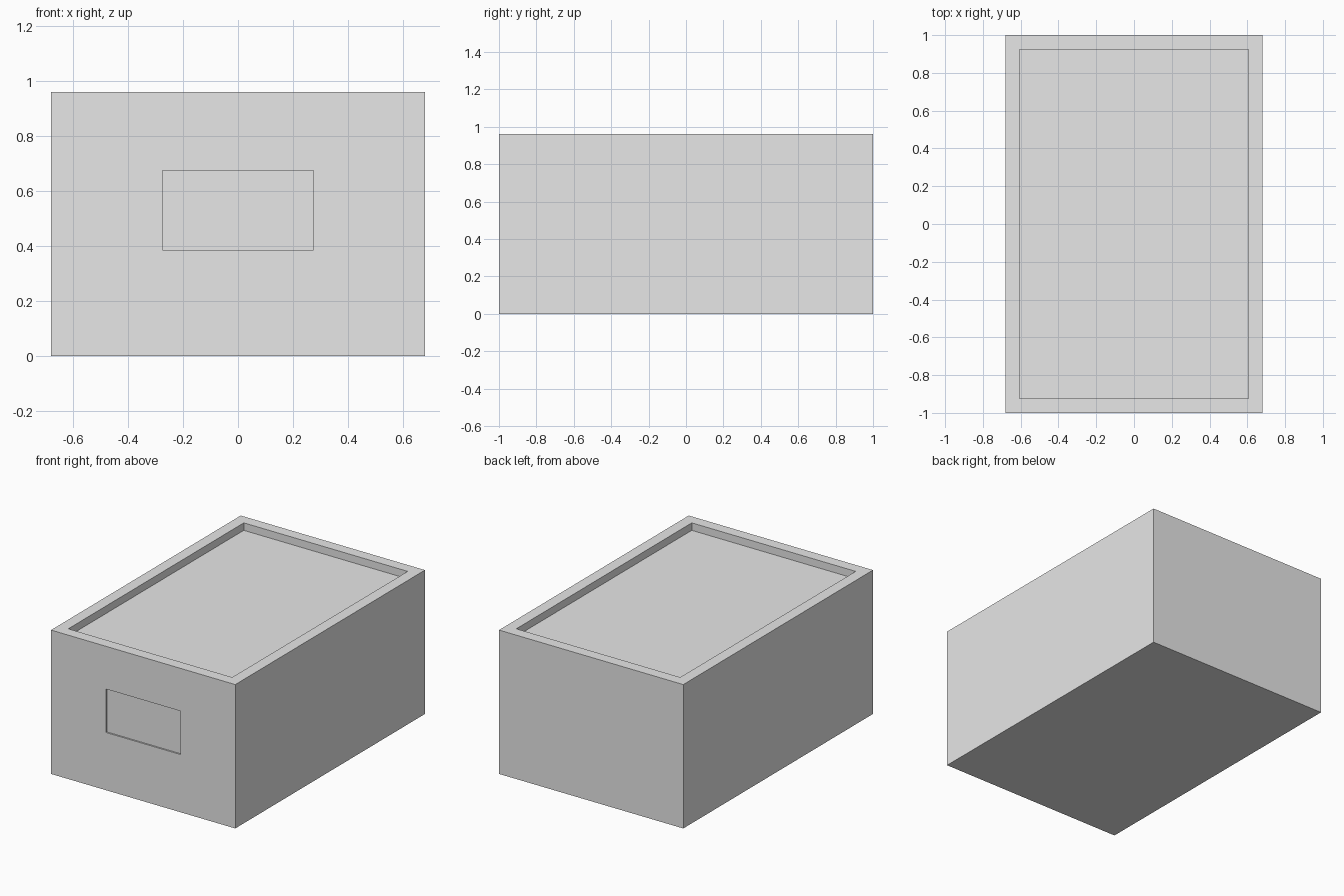
import bpy
import bmesh
from mathutils import Vector

if "Cube" in bpy.data.objects:
    bpy.data.objects.remove(bpy.data.objects["Cube"])

WIDTH, LENGTH, HEIGHT = 1.36, 2.0, 0.96


def make_material(name, colour):
    mat = bpy.data.materials.new(name)
    mat.use_nodes = True
    mat.diffuse_color = colour
    mat.node_tree.nodes["Principled BSDF"].inputs["Base Color"].default_value = colour
    return mat


def recess(bm, direction, centre, size, depth):
    """Sink a rectangular panel into the face that looks along direction."""
    bm.normal_update()
    face = max(bm.faces, key=lambda f: f.normal.dot(direction) * f.calc_area())
    bmesh.ops.inset_individual(bm, faces=[face], thickness=0.05)
    middle = face.calc_center_median()
    # Stretch the inset outline to the wanted rectangle
    for v in face.verts:
        for axis in range(3):
            if abs(direction[axis]) < 0.5:
                side = 1 if v.co[axis] > middle[axis] else -1
                v.co[axis] = centre[axis] + side * size[axis] / 2
    # Push the floor in, leaving straight walls
    walls = bmesh.ops.extrude_discrete_faces(bm, faces=[face])
    for v in walls["faces"][0].verts:
        v.co -= direction * depth


# Solid box body
bm = bmesh.new()
bmesh.ops.create_cube(bm, size=1)
bmesh.ops.scale(bm, vec=(WIDTH, LENGTH, HEIGHT), verts=bm.verts)
bmesh.ops.translate(bm, vec=(0, 0, HEIGHT / 2), verts=bm.verts)

# Shallow tray in the lid, then the label panel in the front
recess(bm, Vector((0, 0, 1)), (0, 0, HEIGHT), (1.21, 1.85, 0), 0.05)
recess(bm, Vector((0, -1, 0)), (0, 0, 0.53), (0.55, 0, 0.29), 0.01)
bmesh.ops.recalc_face_normals(bm, faces=bm.faces)

mesh = bpy.data.meshes.new("storage_box")
bm.to_mesh(mesh)
bm.free()
mesh.materials.append(make_material("light grey", (0.8, 0.8, 0.8, 1)))
box = bpy.data.objects.new("storage_box", mesh)
bpy.context.collection.objects.link(box)
